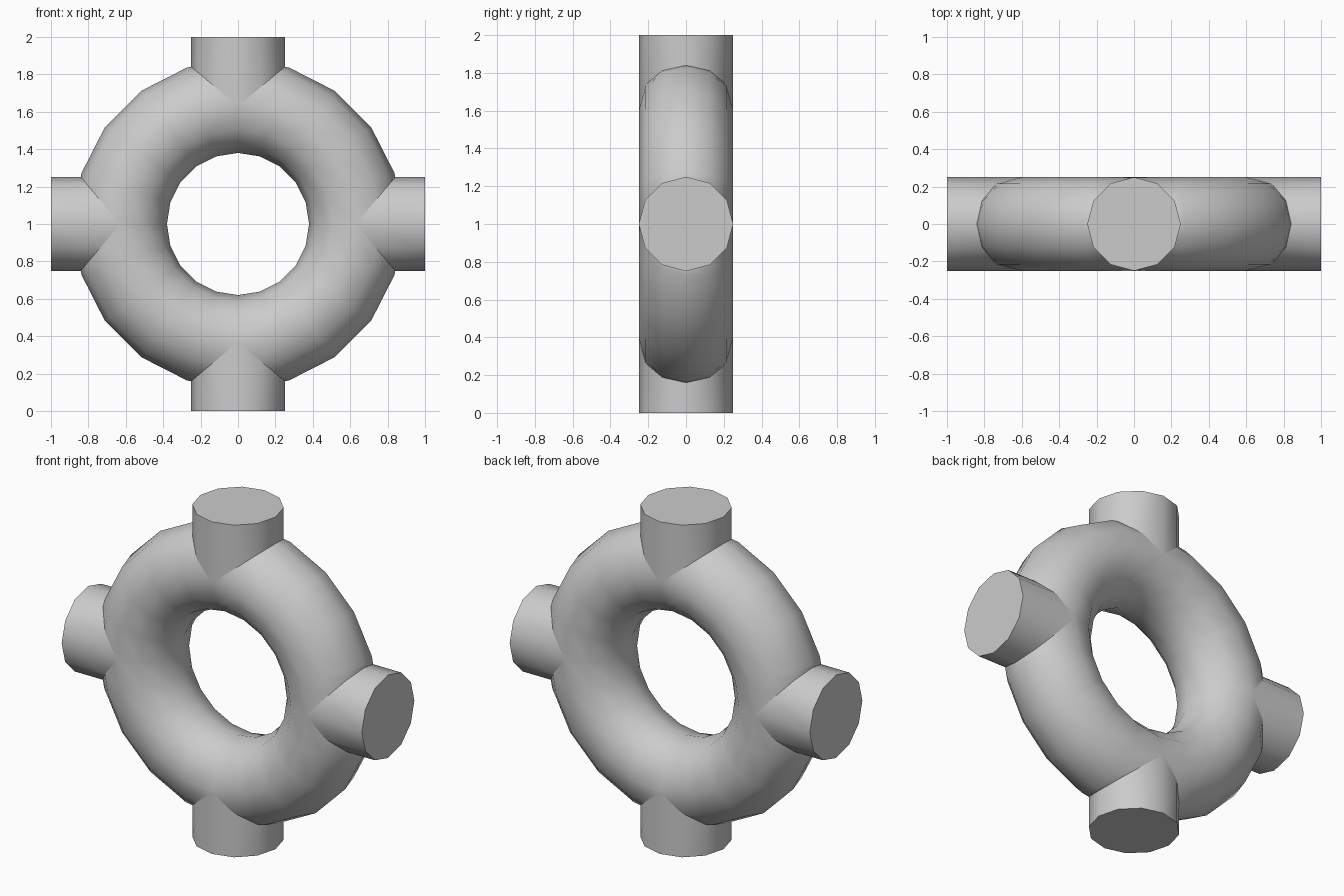
import bpy, bmesh
from math import sin, cos, pi, radians
from mathutils import Vector, Matrix

if "Cube" in bpy.data.objects:
    bpy.data.objects.remove(bpy.data.objects["Cube"])

R, r = 0.63, 0.25        # ring radius and pipe radius
SIDES, SEGS = 12, 20     # pipe sides, ring segments
STEP = 2 * pi / SEGS
CENTRE = Vector((0, 0, 1))


def section(theta, a):
    rho = R + r * cos(a)
    return Vector((rho * sin(theta), r * sin(a), rho * cos(theta)))


def seam(a):
    """Point on the ring's first segment where a stub meets it."""
    ca = max(cos(a), 0.0)
    s = r * ca / ((R + r * ca) * sin(STEP))
    return section(0, a).lerp(section(STEP, a), s)


def finish(bm, name):
    bmesh.ops.remove_doubles(bm, verts=bm.verts, dist=1e-4)
    bmesh.ops.recalc_face_normals(bm, faces=bm.faces)
    mesh = bpy.data.meshes.new(name)
    bm.to_mesh(mesh)
    bm.free()
    ob = bpy.data.objects.new(name, mesh)
    bpy.context.collection.objects.link(ob)
    bpy.ops.object.select_all(action='DESELECT')
    ob.select_set(True)
    bpy.context.view_layer.objects.active = ob
    bpy.ops.object.shade_smooth_by_angle(angle=radians(40))


def bridge(bm, first, second):
    for j in range(SIDES):
        k = (j + 1) % SIDES
        bm.faces.new((first[j], first[k], second[k], second[j]))


angles = [2 * pi * j / SIDES for j in range(SIDES)]
turns = [Matrix.Rotation(q * pi / 2, 3, 'Y') for q in range(4)]

# ring: four quarter bends, open where the stubs join
bm = bmesh.new()
n = SEGS // 4
flip = Matrix.Rotation(pi / 2, 3, 'Y')
for turn in turns:
    loops = []
    for i in range(n + 1):
        if i == 0:
            pts = [seam(a) for a in angles]
        elif i == n:
            pts = [flip @ Vector((-p.x, p.y, p.z)) for p in map(seam, angles)]
        else:
            pts = [section(i * STEP, a) for a in angles]
        loops.append([bm.verts.new(CENTRE + turn @ p) for p in pts])
    for first, second in zip(loops, loops[1:]):
        bridge(bm, first, second)
finish(bm, "ring")

# four capped stubs, inner ends shaped to the ring
for name, turn in zip(("top_stub", "right_stub", "bottom_stub", "left_stub"), turns):
    bm = bmesh.new()
    inner, outer = [], []
    for a in angles:
        x, y = r * cos(a), r * sin(a)
        z = seam(a if cos(a) >= 0 else pi - a).z
        inner.append(bm.verts.new(CENTRE + turn @ Vector((x, y, z))))
        outer.append(bm.verts.new(CENTRE + turn @ Vector((x, y, 1))))
    bridge(bm, inner, outer)
    bm.faces.new(outer)
    finish(bm, name)
